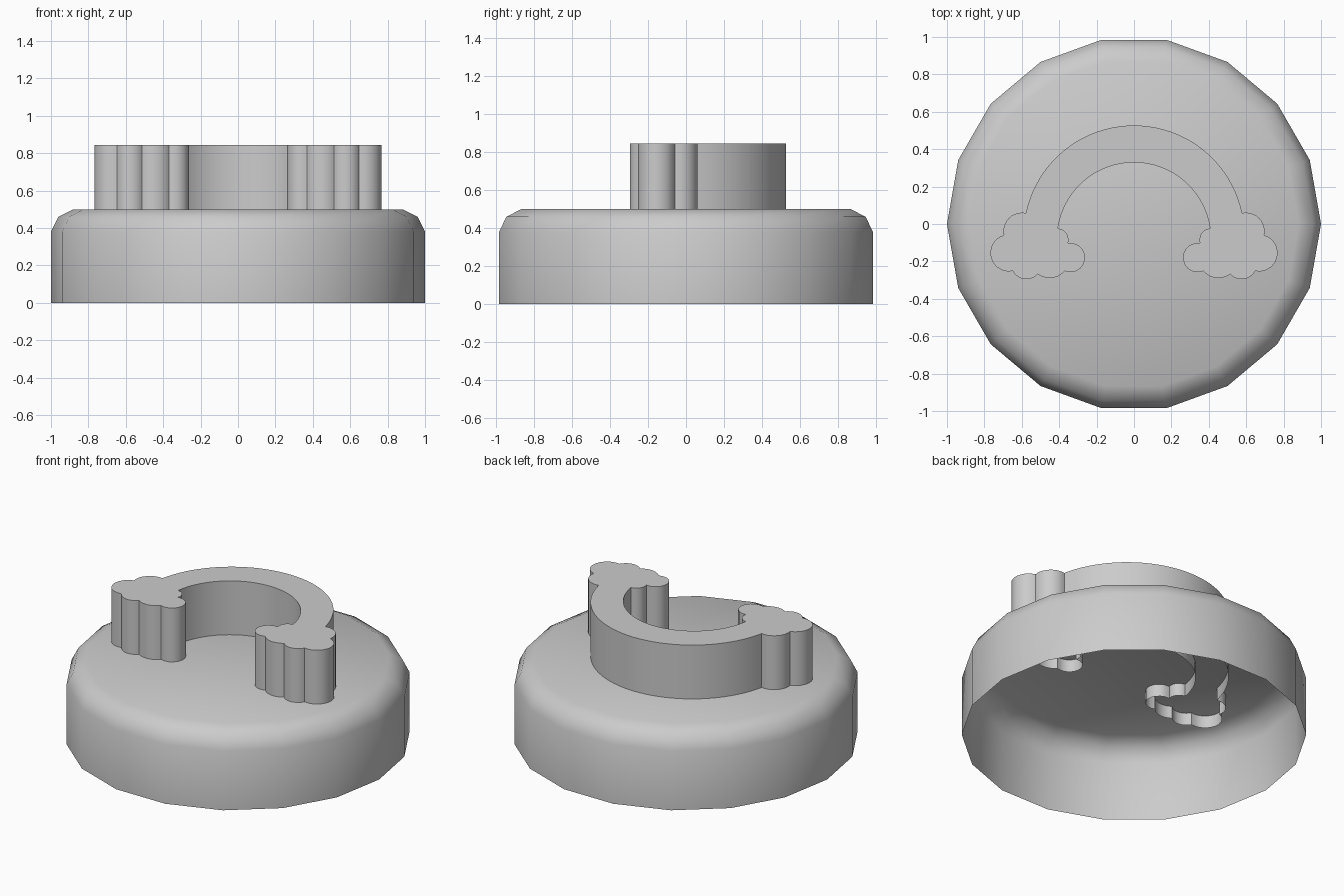
import bpy, bmesh, math
from mathutils import Vector

if "Cube" in bpy.data.objects:
    bpy.data.objects.remove(bpy.data.objects["Cube"])


def finish(bm, name, angle):
    mesh = bpy.data.meshes.new(name)
    bm.normal_update()
    bm.to_mesh(mesh)
    bm.free()
    obj = bpy.data.objects.new(name, mesh)
    bpy.context.collection.objects.link(obj)
    bpy.ops.object.select_all(action='DESELECT')
    obj.select_set(True)
    bpy.context.view_layer.objects.active = obj
    bpy.ops.object.shade_smooth_by_angle(angle=math.radians(angle))
    return obj


def arc(p, q, s, n):
    """Points from p towards q (q excluded), bulging by s to the right of travel."""
    p, q = Vector(p), Vector(q)
    d = q - p
    half = 2 * math.atan(2 * abs(s) / d.length)      # half the swept angle
    r = d.length / (2 * math.sin(half))
    side = Vector((d.y, -d.x)).normalized() * math.copysign(1, s)
    along = d.normalized()
    c = (p + q) / 2 + side * (abs(s) - r)
    return [c + side * r * math.cos(t) + along * r * math.sin(t)
            for t in (half * (2 * i / n - 1) for i in range(n))]


# Base: 18-sided thin shell, open underneath, rounded top rim
SIDES = 18
bm = bmesh.new()
rings = []
for r, z in [(1, 0), (1, 0.38), (0.96, 0.46), (0.88, 0.5)]:
    rings.append([bm.verts.new((r * math.cos(a), r * math.sin(a), z))
                  for a in (2 * math.pi * i / SIDES for i in range(SIDES))])
for lo, hi in zip(rings, rings[1:]):
    for i in range(SIDES):
        j = (i + 1) % SIDES
        bm.faces.new((lo[i], lo[j], hi[j], hi[i]))
bm.faces.new(rings[-1])
finish(bm, "base_shell", 40)

# Left cloud: corner points between the puffs, and how far each puff bulges
corners = [(-0.578, 0.059), (-0.696, -0.059), (-0.648, -0.252), (-0.514, -0.268),
           (-0.37, -0.252), (-0.353, -0.102), (-0.407, -0.024)]
bulges = [0.045, 0.096, 0.035, 0.028, 0.1, 0.023]
cloud = []
for p, q, s in zip(corners, corners[1:], bulges):
    cloud += arc(p, q, s, 10)
cloud.append(Vector(corners[-1]))
mirrored = [Vector((-v.x, v.y)) for v in reversed(cloud)]

# Rainbow outline: outer arch, left cloud, inner arch, right cloud
outline = arc(mirrored[-1], cloud[0], 0.468, 40)[1:] + cloud
outline += arc(cloud[-1], mirrored[0], -0.353, 32)[1:] + mirrored

# Rainbow stamp: capped on top, open below, sunk through the base top
bm = bmesh.new()
low = [bm.verts.new((v.x, v.y, 0.42)) for v in outline]
top = [bm.verts.new((v.x, v.y, 0.845)) for v in outline]
for i in range(len(low)):
    j = (i + 1) % len(low)
    bm.faces.new((low[i], low[j], top[j], top[i]))
bm.faces.new(top)
finish(bm, "rainbow_stamp", 35)
